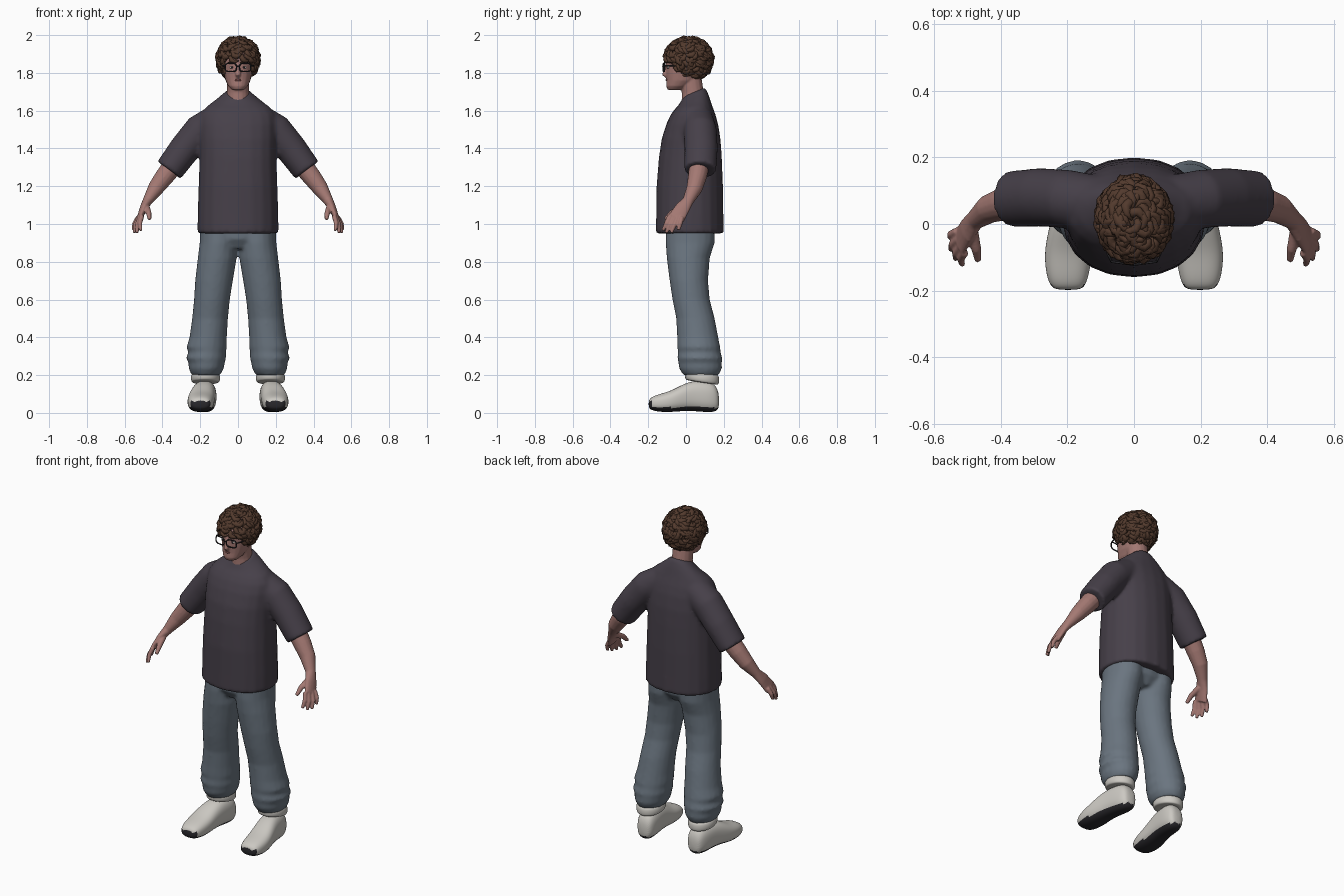
import bpy, bmesh, math, random
from mathutils import Vector as V

if "Cube" in bpy.data.objects:
    bpy.data.objects.remove(bpy.data.objects["Cube"])
random.seed(4)


def material(name, *rgb):
    m = bpy.data.materials.new(name)
    m.use_nodes = True
    m.diffuse_color = (*rgb, 1)
    b = m.node_tree.nodes["Principled BSDF"]
    b.inputs["Base Color"].default_value = (*rgb, 1)
    b.inputs["Roughness"].default_value = 0.8
    return m


SHIRT = material("charcoal plum cotton", .062, .051, .067)
PANTS = material("slate blue grey cloth", .145, .178, .215)
SKIN = material("warm skin", .37, .19, .17)
HAIR = material("dark brown hair", .085, .042, .026)
SHOE = material("off white leather", .60, .58, .54)
BLACK = material("black rubber", .022, .021, .025)
LIP = material("muted lip", .22, .085, .08)
WHITE = material("eye white", .55, .52, .5)


def loft(bm, rings, n=20, p=2.0):
    """Skin closed superellipse rings given as (centre, axis a, axis b)."""
    loops = []
    for c, a, b in rings:
        loop = []
        for i in range(n):
            t = math.tau * i / n
            u, w = math.cos(t), math.sin(t)
            u = math.copysign(abs(u) ** (2 / p), u)
            w = math.copysign(abs(w) ** (2 / p), w)
            loop.append(bm.verts.new(c + a * u + b * w))
        loops.append(loop)
    for lo, hi in zip(loops, loops[1:]):
        for i in range(n):
            bm.faces.new((lo[i], lo[i - 1], hi[i - 1], hi[i]))
    bm.faces.new(loops[0])
    bm.faces.new(loops[-1][::-1])


def stack(bm, rows, p=2.0):
    """Horizontal rings: z, cx, cy, rx, ry, optional front-to-back tilt."""
    loft(bm, [(V((r[1], r[2], r[0])), V((r[3], 0, 0)),
               V((0, r[4], r[4] * (r[5] if len(r) > 5 else 0)))) for r in rows], p=p)


def tube(bm, rows, n=12, ref=V((0, 1, 0))):
    """Tube along a path: x, y, z, radius across, optional radius along ref."""
    pts = [V(r[:3]) for r in rows]
    rings = []
    for i, r in enumerate(rows):
        t = (pts[min(i + 1, len(pts) - 1)] - pts[max(i - 1, 0)]).normalized()
        b = (ref - t * ref.dot(t)).normalized()
        rings.append((pts[i], b.cross(t) * r[3], b * r[-1]))
    loft(bm, rings, n)


def ball(bm, c, r):
    v = bmesh.ops.create_uvsphere(bm, u_segments=20, v_segments=12, radius=1)["verts"]
    bmesh.ops.scale(bm, vec=r, verts=v)
    bmesh.ops.translate(bm, vec=c, verts=v)


def finish(name, bm, mats, mirror=False, voxel=0, smooth=0, subsurf=0):
    bmesh.ops.recalc_face_normals(bm, faces=bm.faces)
    me = bpy.data.meshes.new(name)
    bm.to_mesh(me)
    bm.free()
    ob = bpy.data.objects.new(name, me)
    bpy.context.collection.objects.link(ob)
    for m in mats:
        me.materials.append(m)
    me.polygons.foreach_set("use_smooth", [True] * len(me.polygons))
    if mirror:
        ob.modifiers.new("mirror", "MIRROR").use_mirror_merge = False
    if voxel:
        m = ob.modifiers.new("blend", "REMESH")
        m.mode, m.voxel_size, m.use_smooth_shade = "VOXEL", voxel, True
        m = ob.modifiers.new("soften", "SMOOTH")
        m.factor, m.iterations = .5, smooth
    if subsurf:
        m = ob.modifiers.new("round", "SUBSURF")
        m.levels = m.render_levels = subsurf
    return ob


# Loose T-shirt: body and sleeves blended into one surface
bm = bmesh.new()
stack(bm, [(.95, 0, .02, .215, .18), (1.05, 0, .02, .214, .178), (1.2, 0, .02, .209, .176),
           (1.35, 0, .023, .204, .167), (1.45, 0, .027, .205, .156), (1.53, 0, .033, .205, .137),
           (1.58, 0, .038, .197, .118), (1.62, 0, .04, .168, .098, .1), (1.655, 0, .042, .118, .08, .3),
           (1.685, 0, .043, .078, .065, .4), (1.7, 0, .043, .064, .055, .4)], p=2.2)
for s in (1, -1):
    tube(bm, [(.11 * s, .06, 1.55, .085), (.2 * s, .075, 1.495, .088), (.28 * s, .08, 1.4, .083, .088),
              (.365 * s, .075, 1.285, .077, .085)], 20)
finish("tshirt", bm, [SHIRT], voxel=.011, smooth=5)

# Trousers: two baggy legs gathered at the ankle, joined by the hips
bm = bmesh.new()
for s in (1, -1):
    rows = [(1.0, .1, .025, .1, .13), (.9, .103, .022, .1, .13), (.82, .11, .012, .103, .114),
            (.7, .127, .015, .1, .102), (.6, .138, .027, .095, .099), (.5, .148, .05, .095, .102),
            (.4, .158, .062, .099, .109), (.345, .166, .068, .107, .114), (.325, .163, .07, .099, .113),
            (.29, .169, .073, .106, .119), (.265, .166, .075, .096, .115), (.235, .168, .077, .093, .114),
            (.2, .17, .08, .076, .094)]
    stack(bm, [(z, x * s, y, a, b) for z, x, y, a, b in rows])
stack(bm, [(1.0, 0, .022, .19, .13), (.92, 0, .022, .17, .125), (.87, 0, .02, .09, .09)])
finish("trousers", bm, [PANTS], voxel=.01, smooth=4)

# Arms with palms, fingers and thumbs
bm = bmesh.new()
tube(bm, [(.32, .075, 1.34, .055), (.39, .06, 1.25, .05), (.435, .045, 1.19, .043),
          (.477, .012, 1.125, .027, .03), (.5, -.018, 1.085, .02, .04), (.521, -.052, 1.03, .015, .045)], 16)
fingers = [((.508, -.085, 1.045), (.515, -.122, .965)), ((.517, -.067, 1.04), (.535, -.105, .953)),
           ((.525, -.045, 1.035), (.548, -.078, .953)), ((.529, -.022, 1.035), (.552, -.04, .968))]
for a, b in fingers:
    mid = V(a).lerp(V(b), .5) + V((.008, 0, 0))
    tube(bm, [(*a, .013), (*mid, .0125), (*b, .009)])
tube(bm, [(.485, -.02, 1.09, .018), (.473, -.075, 1.06, .015), (.468, -.11, 1.025, .01)])
finish("arms_and_hands", bm, [SKIN], mirror=True, voxel=.005, smooth=3)

# Head, neck, nose and ears
bm = bmesh.new()
stack(bm, [(1.71, 0, -.06, .032, .037), (1.73, 0, -.045, .052, .06), (1.76, 0, -.02, .066, .083),
           (1.8, 0, -.005, .075, .1), (1.85, 0, 0, .079, .106), (1.9, 0, .01, .08, .106),
           (1.95, 0, .01, .06, .08), (1.97, 0, .01, .03, .04)], p=2.2)
tube(bm, [(0, .04, 1.62, .064), (0, .035, 1.7, .058), (0, .02, 1.8, .058)], 16)
tube(bm, [(0, -.096, 1.85, .009), (0, -.108, 1.815, .01), (0, -.113, 1.793, .015), (0, -.1, 1.782, .012)])
for s in (1, -1):
    ball(bm, (.08 * s, .012, 1.815), (.012, .02, .032))
finish("head_and_neck", bm, [SKIN], voxel=.005, smooth=3)

# Facial details
bm = bmesh.new()
ball(bm, (.031, -.091, 1.829), (.014, .009, .007))
finish("eyes", bm, [WHITE], mirror=True)
bm = bmesh.new()
ball(bm, (.031, -.098, 1.829), (.006, .004, .006))
finish("pupils", bm, [BLACK], mirror=True)
bm = bmesh.new()
tube(bm, [(.012, -.104, 1.854, .003), (.032, -.099, 1.859, .005), (.053, -.084, 1.853, .003)], 8, V((0, 0, 1)))
finish("eyebrows", bm, [HAIR], mirror=True)
bm = bmesh.new()
tube(bm, [(-.025, -.089, 1.758, .002), (-.012, -.1, 1.762, .005), (0, -.102, 1.762, .006),
          (.012, -.1, 1.762, .005), (.025, -.089, 1.758, .002)], 8, V((0, 0, 1)))
finish("mouth", bm, [LIP])

# Spectacles: rounded rims, bridge and temples
bm = bmesh.new()
rim = []
for i in range(25):
    t = math.tau * i / 24
    u, w = (math.copysign(abs(f) ** .6, f) for f in (math.cos(t), math.sin(t)))
    rim.append((.038 + .03 * u, -.121 + .008 * (u + 1) / 2, 1.829 + .022 * w, .0035))
tube(bm, rim, 8)
tube(bm, [(.0, -.123, 1.835, .003), (.01, -.121, 1.834, .003)], 8, V((0, 0, 1)))
tube(bm, [(.067, -.113, 1.838, .0035), (.079, -.09, 1.838, .0035), (.087, .01, 1.835, .003)], 8, V((0, 0, 1)))
finish("spectacles", bm, [BLACK], mirror=True)

# Curly hair: a cap covered in short curling locks
bm = bmesh.new()
ball(bm, (0, .03, 1.885), (.1, .1, .093))
centre, radii = V((0, .014, 1.873)), V((.1, .116, .106))
COUNT = 420
for i in range(COUNT):
    h = 1 - 2 * (i + .5) / COUNT
    turn = i * math.pi * (3 - math.sqrt(5))
    d = V((math.cos(turn) * math.sqrt(1 - h * h), math.sin(turn) * math.sqrt(1 - h * h), h))
    p = centre + d * radii
    line = 1.885 if p.y < -.055 else 1.815 if p.y < 0 else 1.785
    if p.z < line:
        continue
    down = (V((0, 0, -1)) - d * -d.z + V((.001, 0, 0))).normalized()
    side = d.cross(down)
    swirl = random.uniform(-1.1, 1.1)
    bend = random.choice((-.5, .5))
    lift = random.uniform(.03, .1)
    size = random.uniform(.011, .016)
    rows = []
    for k, (rise, r) in enumerate([(-.06, .7), (.5, 1), (1, 1), (.9, .75), (.3, .25)]):
        q = (d + (down * math.cos(swirl) + side * math.sin(swirl)) * .12 * k).normalized()
        q *= 1 + lift * rise
        swirl += bend
        rows.append((*(centre + q * radii), size * r))
    tube(bm, rows, 7, d)
finish("curly_hair", bm, [HAIR])

# Shoes: rounded uppers with dark soles and toe bumpers
bm = bmesh.new()
stations = [(-.198, .198, .036, .03, .065), (-.185, .199, .054, .014, .084), (-.14, .199, .067, .005, .1),
            (-.08, .197, .072, .004, .116), (-.02, .19, .067, .01, .15), (.04, .18, .062, .01, .172),
            (.11, .172, .06, .003, .168), (.155, .168, .05, .005, .155), (.176, .168, .03, .025, .1)]
loft(bm, [(V((x, y, (lo + hi) / 2)), V((r, 0, 0)), V((0, 0, (hi - lo) / 2)))
          for y, x, r, lo, hi in stations], 28, 2.5)
bmesh.ops.recalc_face_normals(bm, faces=bm.faces)
for f in bm.faces:
    c = f.calc_center_median()
    f.material_index = int(f.normal.z < -.55 or (c.y < -.18 and c.z < .062))
finish("shoes", bm, [SHOE, BLACK], mirror=True, subsurf=2)

# Padded ankle cuffs
bm = bmesh.new()
stack(bm, [(.16, .172, .085, .066, .078, -.15), (.165, .172, .085, .076, .09, -.15),
           (.185, .172, .085, .079, .093, -.15), (.205, .172, .085, .076, .09, -.1),
           (.212, .172, .085, .066, .078, -.1)])
finish("ankle_cuffs", bm, [SHOE], mirror=True, subsurf=2)
